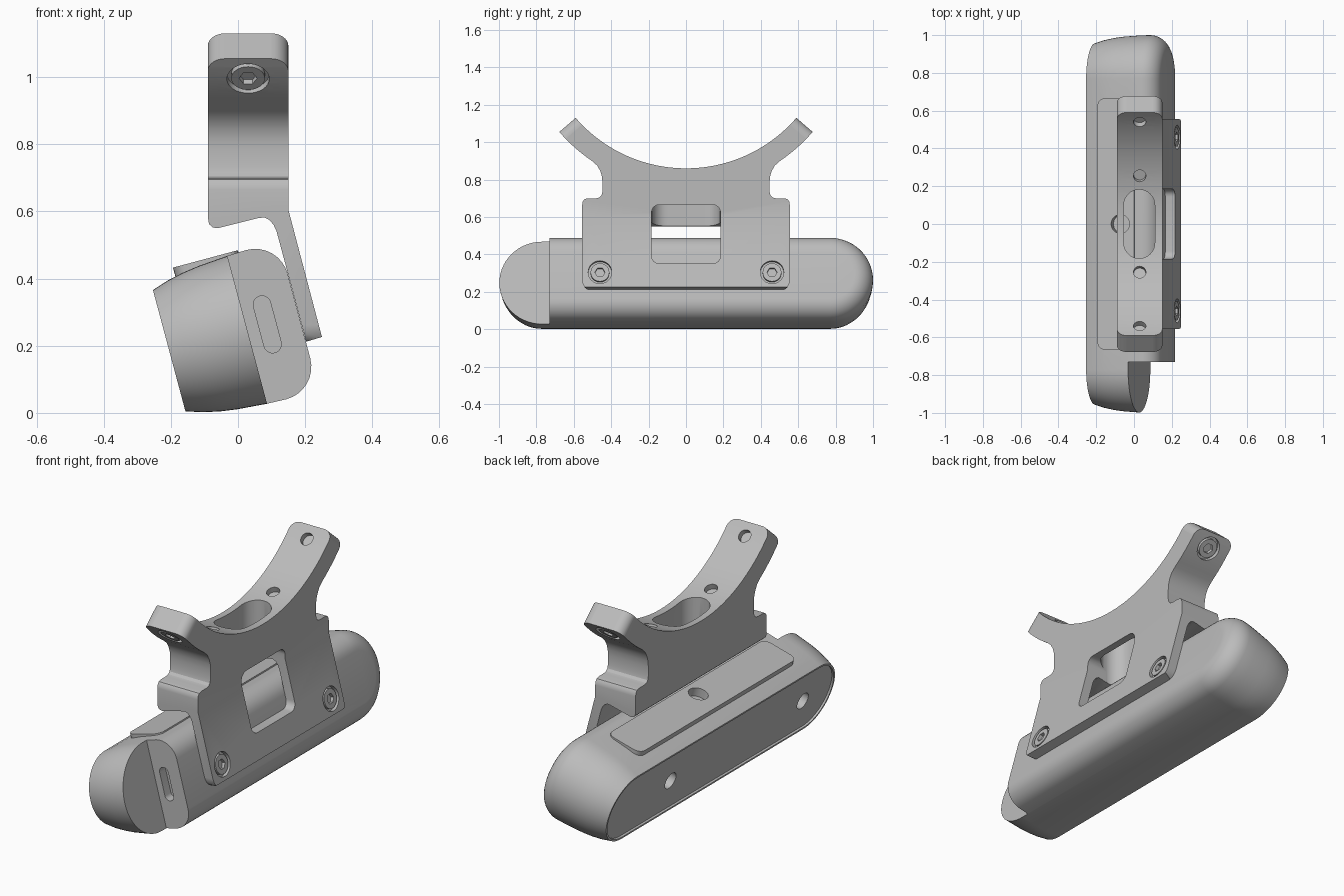
import bpy, bmesh
from math import sin, cos, pi, radians, atan2
from mathutils import Matrix, Vector

if "Cube" in bpy.data.objects:
    bpy.data.objects.remove(bpy.data.objects["Cube"])

grey = bpy.data.materials.new("plain_grey")
grey.diffuse_color = (0.5, 0.5, 0.5, 1)
grey.use_nodes = True
grey.node_tree.nodes["Principled BSDF"].inputs["Base Color"].default_value = grey.diffuse_color

TILT = Matrix.Rotation(radians(-15), 4, 'Y')   # lean of the lower housing
MID = 0.232                                    # housing centre height in tilted frame
ARC_Z, ARC_R, ARM_T = 1.64, 0.78, 0.115        # saddle arc centre, radius, arm thickness
END = atan2(0.59, 0.51)                        # arm end angle


def finish(name, bm):
    bmesh.ops.remove_doubles(bm, verts=bm.verts, dist=1e-5)
    bmesh.ops.recalc_face_normals(bm, faces=bm.faces)
    me = bpy.data.meshes.new(name)
    bm.to_mesh(me)
    bm.free()
    me.materials.append(grey)
    ob = bpy.data.objects.new(name, me)
    bpy.context.collection.objects.link(ob)
    return ob


def loft(name, rings, mat=Matrix()):
    bm = bmesh.new()
    vs = [[bm.verts.new(mat @ Vector(p)) for p in r] for r in rings]
    n = len(vs[0])
    for a, b in zip(vs, vs[1:]):
        for i in range(n):
            bm.faces.new((a[i], a[(i + 1) % n], b[(i + 1) % n], b[i]))
    bm.faces.new(vs[0])
    bm.faces.new(vs[-1])
    return finish(name, bm)


def prism(name, pts, lo, hi, mat=Matrix()):
    return loft(name, [[(x, y, z) for x, y in pts] for z in (lo, hi)], mat)


def round_rect(cx, cy, hx, hy, r, n=10):
    pts = []
    for k, (sx, sy) in enumerate(((1, 1), (-1, 1), (-1, -1), (1, -1))):
        for i in range(n + 1):
            a = (k + i / n) * pi / 2
            pts.append((cx + sx * (hx - r) + r * cos(a), cy + sy * (hy - r) + r * sin(a)))
    return pts


def disc(r, n=32):
    return [(r * cos(2 * pi * i / n), r * sin(2 * pi * i / n)) for i in range(n)]


def boolean(ob, other, op='DIFFERENCE'):
    m = ob.modifiers.new("cut", 'BOOLEAN')
    m.operation, m.solver, m.object = op, 'EXACT', other
    bpy.context.view_layer.objects.active = ob
    bpy.ops.object.modifier_apply(modifier=m.name)
    bpy.data.objects.remove(other)


def frame(pos, direction):
    return Matrix.Translation(pos) @ Vector(direction).to_track_quat('Z', 'Y').to_matrix().to_4x4()


def axes(x, y, z, origin=(0, 0, 0)):
    return Matrix.Translation(origin) @ Matrix((x, y, z)).transposed().to_4x4()


X, Y, Z = (1, 0, 0), (0, 1, 0), (0, 0, 1)

# Housing: pill-shaped rings along the tilted axis, with a recessed rear face
profile = [(-0.14, 0.173), (-0.14, 0.175), (-0.15, 0.177), (-0.15, 0.187), (-0.1, 0.203),
           (-0.05, 0.214), (0, 0.221), (0.09, 0.228), (0.15, 0.23)]
profile += [(0.15 + 0.1 * sin(a), 0.13 + 0.1 * cos(a)) for a in [i * pi / 16 for i in range(1, 9)]]
housing = loft("housing", [[(u, y, w) for y, w in round_rect(0, MID, 0.77 + h, h, h, 14)]
                           for u, h in profile], TILT)

# Raised pad on the housing top, with its hole
pad = prism("pad", round_rect(0.025, 0, 0.1, 0.665, 0.04, 6), 0.40, 0.468, TILT)
boolean(housing, pad, 'UNION')
boolean(housing, prism("pad_hole", disc(0.05), 0.42, 0.6, TILT @ Matrix.Translation((0.05, 0, 0))))

# Front end step and the slot in its face
boolean(housing, prism("step", [(0.0906, -1.2), (0.5, -1.2), (0.5, -0.73), (0.0906, -0.73)], -0.3, 0.8, TILT))
slot = round_rect(MID, 0.1525, 0.087, 0.026, 0.026, 8)
boolean(housing, prism("end_slot", slot, -0.8, -0.68, TILT @ axes(Z, X, Y)))

# Rear face holes
for y in (0.41, -0.71):
    boolean(housing, prism("rear_hole", disc(0.045), -0.2, -0.08, TILT @ axes(Y, Z, X, (0, y, MID))))

# Bracket side outline: saddle arc, arms, necks and lower plate
half = [(ARC_R * sin(END * i / 20), ARC_Z - ARC_R * cos(END * i / 20)) for i in range(21)]
R2 = ARC_R + ARM_T
low = radians(34)
half += [(R2 * sin(a), ARC_Z - R2 * cos(a)) for a in [END + (low - END) * i / 7 for i in range(8)]]
half += [(0.475, 0.875), (0.458, 0.845), (0.449, 0.815), (0.447, 0.785), (0.447, 0.735), (0.452, 0.715),
         (0.463, 0.704), (0.48, 0.70), (0.525, 0.70), (0.543, 0.695), (0.552, 0.683), (0.555, 0.665),
         (0.555, 0.262), (0.551, 0.24), (0.54, 0.222), (0.515, 0.205)]
outline = half + [(-y, z) for y, z in reversed(half[1:])]
bracket = prism("bracket", outline, -0.09, 0.4, axes(Y, Z, X))

# Bracket end section: block above, leaning plate below
section = [(-0.09, 1.3), (0.15, 1.3), (0.15, 0.605), (0.25, 0.226), (0.203, 0.212), (0.115, 0.54),
           (0.106, 0.56), (0.093, 0.575), (0.078, 0.582), (0.06, 0.58), (-0.06, 0.55), (-0.075, 0.552),
           (-0.086, 0.562), (-0.0905, 0.58)]
section = [(x if x > -0.089 else -0.0895, z) for x, z in section]
boolean(bracket, prism("section", [(z, x) for x, z in section], -0.9, 0.9, axes(Z, X, Y)), 'INTERSECT')

# Central slot from above and side window
boolean(bracket, prism("top_slot", round_rect(0.028, 0, 0.082, 0.182, 0.082), 0.5, 1.2))
boolean(bracket, prism("window", round_rect(0, 0.508, 0.184, 0.157, 0.04, 6), 0.03, 0.5, axes(Y, Z, X)))

# Rounded corners on the arm ends
arc = [(0.07 + 0.05 * cos(i * pi / 16), -0.05 + 0.05 * sin(i * pi / 16)) for i in range(9)]
corner = [(0.14, 0.02), (0.14, -0.05)] + arc + [(0.07, 0.02)]
for s in (1, -1):
    m = axes(X, (0, s * cos(END), sin(END)), (0, s * sin(END), -cos(END)), (0.03, 0, ARC_Z))
    for k in (1, -1):
        boolean(bracket, prism("corner", [(k * x, t) for x, t in corner], 0.7, 0.98, m))


def screw(name, pos, direction):
    """Recess in the bracket with a socket-head screw sitting inside it."""
    m = frame(pos, direction)
    boolean(bracket, prism("recess", disc(0.063), -0.022, 0.1, m))
    head = prism(name, disc(0.05), -0.03, -0.003, m)
    boolean(head, prism("socket", disc(0.027, 6), -0.02, 0.1, m))


for s, side in ((1, "back"), (-1, "front")):
    # Plate screws
    screw(side + "_plate_screw", ((0.30 - 0.305 * sin(radians(15))) / cos(radians(15)), s * 0.46, 0.305),
          TILT.to_3x3() @ Vector(X))
    # Saddle holes on the curved top
    for y in (0.54, 0.255):
        d = Vector((0, s * y, -(ARC_R ** 2 - y * y) ** 0.5)) / ARC_R
        top = Vector((0.03, 0, ARC_Z)) + d * ARC_R
        boolean(bracket, prism("saddle_hole", disc(0.033), -0.03, 0.08, frame(top, -d)))
        if y > 0.5:
            screw(side + "_arm_screw", top + d * ARM_T, d)

# Smooth shading with sharp edges kept
for ob in bpy.context.scene.objects:
    ob.select_set(True)
bpy.context.view_layer.objects.active = bracket
bpy.ops.object.shade_smooth_by_angle(angle=radians(30))
